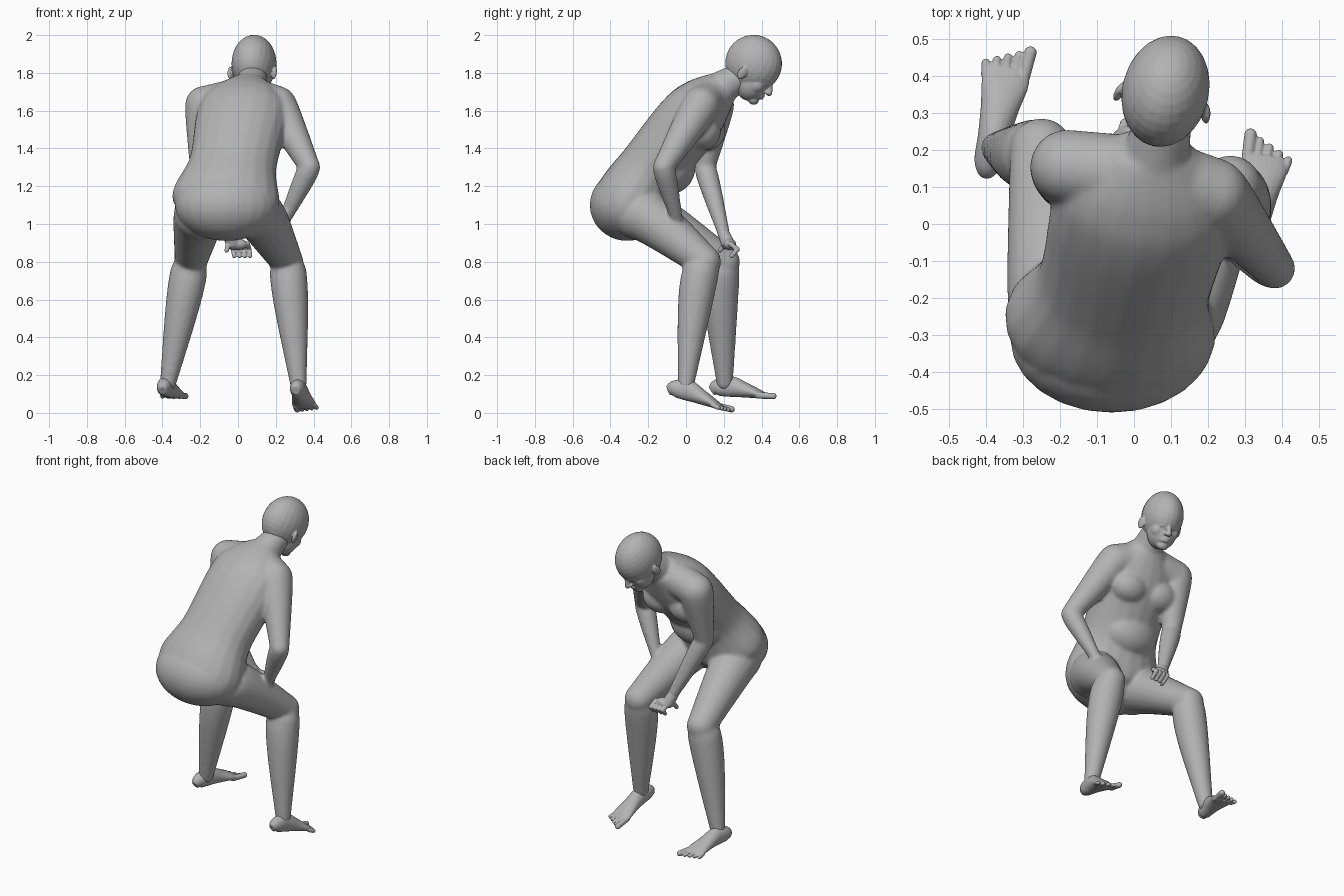
import bpy
import bmesh
from math import cos, sin, pi, sqrt, radians
from mathutils import Matrix, Vector

old_cube = bpy.data.objects.get("Cube")
if old_cube:
    bpy.data.objects.remove(old_cube, do_unlink=True)

SIDES = 20
STEPS = 12
IDENTITY = Matrix.Identity(4)

grey = bpy.data.materials.new("plain grey")
grey.use_nodes = True
grey.diffuse_color = (.45, .45, .45, 1)
grey.node_tree.nodes["Principled BSDF"].inputs["Base Color"].default_value = grey.diffuse_color


def refine(rows):
    """Pass a smooth curve through a few profile rows."""
    padded = [rows[0], *rows, rows[-1]]
    fine = []
    for before, start, end, after in zip(padded, padded[1:], padded[2:], padded[3:]):
        for step in range(STEPS):
            t = step / STEPS
            fine.append([
                b + t * (c - a) / 2 + t * t * (a - 2.5 * b + 2 * c - d / 2)
                + t ** 3 * (3 * (b - c) + d - a) / 2
                for a, b, c, d in zip(before, start, end, after)])
    fine.append(rows[-1])
    return fine


def loft(bm, rows, matrix=IDENTITY, side=(1, 0, 0)):
    """Closed tube through rows of x, y, z, half width, half depth."""
    centres = [Vector(row[:3]) for row in rows]
    last = len(rows) - 1
    rings = []
    for i, (x, y, z, width, depth) in enumerate(rows):
        tangent = (centres[min(i + 1, last)] - centres[max(i - 1, 0)]).normalized()
        across = Vector(side)
        across = (across - tangent * across.dot(tangent)).normalized()
        outward = tangent.cross(across)
        angles = [2 * pi * k / SIDES for k in range(SIDES)]
        rings.append([
            bm.verts.new(matrix @ (centres[i] + across * width * cos(a) + outward * depth * sin(a)))
            for a in angles])
    for low, high in zip(rings, rings[1:]):
        for k in range(SIDES):
            bm.faces.new((low[k - 1], low[k], high[k], high[k - 1]))
    bm.faces.new(rings[0][::-1])
    bm.faces.new(rings[-1])


def ball(bm, centre, radii, matrix=IDENTITY):
    """Ellipsoid mass."""
    place = matrix @ Matrix.Translation(centre) @ Matrix.Diagonal((*radii, 1))
    bmesh.ops.create_uvsphere(bm, u_segments=24, v_segments=16, radius=1, matrix=place)


def limb(bm, start, end, thick, thin, muscle=0, bow=(0, 0, 0), matrix=IDENTITY):
    """Tapered, round-ended segment whose muscle swells near its start."""
    start, end, bow = Vector(start), Vector(end), Vector(bow)
    rows = []
    for step in range(STEPS + 1):
        t = step / STEPS
        swell = sin(pi * sqrt(t))
        radius = thick + (thin - thick) * t + muscle * swell
        rows.append((*(start.lerp(end, t) + bow * swell), radius, radius))
    loft(bm, rows, matrix)
    ball(bm, start, [thick] * 3, matrix)
    ball(bm, end, [thin] * 3, matrix)


def skin(bm, name, voxel, passes):
    """Fuse the overlapping masses into one continuous smooth skin."""
    bmesh.ops.recalc_face_normals(bm, faces=bm.faces)
    mesh = bpy.data.meshes.new(name)
    bm.to_mesh(mesh)
    bm.free()
    mesh.materials.append(grey)
    obj = bpy.data.objects.new(name, mesh)
    bpy.context.scene.collection.objects.link(obj)
    bpy.ops.object.select_all(action='DESELECT')
    obj.select_set(True)
    bpy.context.view_layer.objects.active = obj
    fuse = obj.modifiers.new("fuse", 'REMESH')
    fuse.mode = 'VOXEL'
    fuse.voxel_size = voxel
    relax = obj.modifiers.new("relax", 'SMOOTH')
    relax.factor = .5
    relax.iterations = passes
    for modifier in (fuse.name, relax.name):
        bpy.ops.object.modifier_apply(modifier=modifier)
    bpy.ops.object.shade_smooth()


def leg(bm, hip, knee, ankle):
    limb(bm, hip, knee, .135, .086, muscle=.008, bow=(0, 0, .02))
    limb(bm, knee, ankle, .084, .044, muscle=.022, bow=(0, -.018, 0))


def arm(bm, shoulder, elbow, wrist):
    limb(bm, (.05, .13, 1.68), shoulder, .105, .1)
    limb(bm, shoulder, elbow, .1, .056, muscle=.004)
    limb(bm, elbow, wrist, .055, .033, muscle=.007)


def foot(name, heel, pitch, yaw, inner):
    """Foot lofted heel to ball with its sole flat, then five toes."""
    bm = bmesh.new()
    place = (Matrix.Translation(heel) @ Matrix.Rotation(radians(yaw), 4, 'Z')
             @ Matrix.Rotation(radians(pitch), 4, 'X'))
    outline = [(0, .02, .025), (.03, .038, .045), (.1, .043, .055),
               (.18, .052, .04), (.25, .064, .025), (.29, .058, .015)]
    loft(bm, refine([(0, y, height, width, height) for y, width, height in outline]), place)
    for toe in range(5):
        x = inner * (.05 - .028 * toe)
        thick = .012 if toe else .017
        limb(bm, (x * .9, .26, .016), (x, .345 - .013 * toe, thick), thick, thick, matrix=place)
    skin(bm, name, .004, 3)


body = bmesh.new()

# Torso: y, z, half width, half depth; it drifts sideways as it rises
torso = [(-.33, .94, .12, .08), (-.29, 1.1, .285, .2), (-.17, 1.31, .235, .175),
         (.01, 1.54, .245, .175), (.1, 1.64, .225, .15), (.2, 1.73, .11, .09)]
loft(body, refine([((z - 1.45) / 5, y, z, width, depth) for y, z, width, depth in torso]),
     side=(1, -.12, 0))

# Seat, belly, chest and neck
ball(body, (-.06, -.31, 1.1), (.275, .2, .19))
ball(body, (-.03, -.08, 1.3), (.18, .13, .14))
for x, y in ((-.09, .11), (.11, .085)):
    ball(body, (x, y, 1.49), (.12, .1, .1))
limb(body, (.05, .14, 1.69), (.085, .3, 1.79), .1, .072)

# Arms: one braced on the thigh with the elbow out, one hanging between the knees
arm(body, (.21, .08, 1.63), (.38, -.12, 1.3), (.25, -.05, 1.03))
limb(body, (.25, -.05, 1.03), (.17, -.03, .98), .032, .034)
arm(body, (-.18, .155, 1.63), (-.2, .1, 1.3), (-.05, .2, .95))

# Legs, one set back and one forward
leg(body, (.1, -.25, 1.05), (.26, .1, .8), (.32, 0, .15))
leg(body, (-.2, -.25, 1.05), (-.25, .2, .8), (-.37, .205, .16))
skin(body, "body", .009, 14)

foot("left_foot", (.305, -.1, .092), pitch=-15, yaw=-10, inner=-1)
foot("right_foot", (-.4, .135, .09), pitch=-3, yaw=-12, inner=1)

# Hanging hand with loosely curled fingers and thumb
hand = bmesh.new()
limb(hand, (-.055, .195, .96), (-.03, .22, .9), .031, .036)
ball(hand, (-.005, .23, .892), (.055, .036, .03))
for i in range(4):
    x = -.035 + .028 * i
    knuckle = (x + .01, .272, .865)
    limb(hand, (x, .235, .895), knuckle, .014, .013)
    limb(hand, knuckle, (x + .015, .24, .83), .013, .011)
limb(hand, (-.05, .21, .9), (-.06, .18, .86), .015, .012)
skin(hand, "right_hand", .004, 3)

# Head, bowed and turned a little, built around the skull centre
head = bmesh.new()
pose = (Matrix.Translation((.085, .358, 1.85)) @ Matrix.Rotation(radians(-14), 4, 'Z')
        @ Matrix.Rotation(radians(-32), 4, 'X'))
ball(head, (0, 0, 0), (.117, .153, .151), pose)             # skull
ball(head, (0, .05, -.09), (.088, .086, .1), pose)          # jaw
ball(head, (0, .1, -.162), (.036, .03, .028), pose)         # chin
ball(head, (0, .116, -.02), (.066, .028, .018), pose)       # brow
ball(head, (0, .105, -.125), (.045, .032, .03), pose)       # mouth
limb(head, (0, .132, -.035), (0, .155, -.088), .011, .017, matrix=pose)  # nose
for z in (-.119, -.133):
    ball(head, (0, .13, z), (.026, .013, .008), pose)       # lips
for s in (-1, 1):
    ball(head, (s * .048, .08, -.08), (.038, .045, .045), pose)     # cheek
    ball(head, (s * .04, .118, -.05), (.019, .018, .011), pose)     # eyelid
    ball(head, (s * .014, .145, -.092), (.011, .012, .009), pose)   # nostril
    flare = pose @ Matrix.Translation((s * .12, 0, -.06)) @ Matrix.Rotation(s * .4, 4, 'Z')
    ball(head, (0, 0, 0), (.011, .025, .037), flare)                # ear
skin(head, "head", .005, 5)
